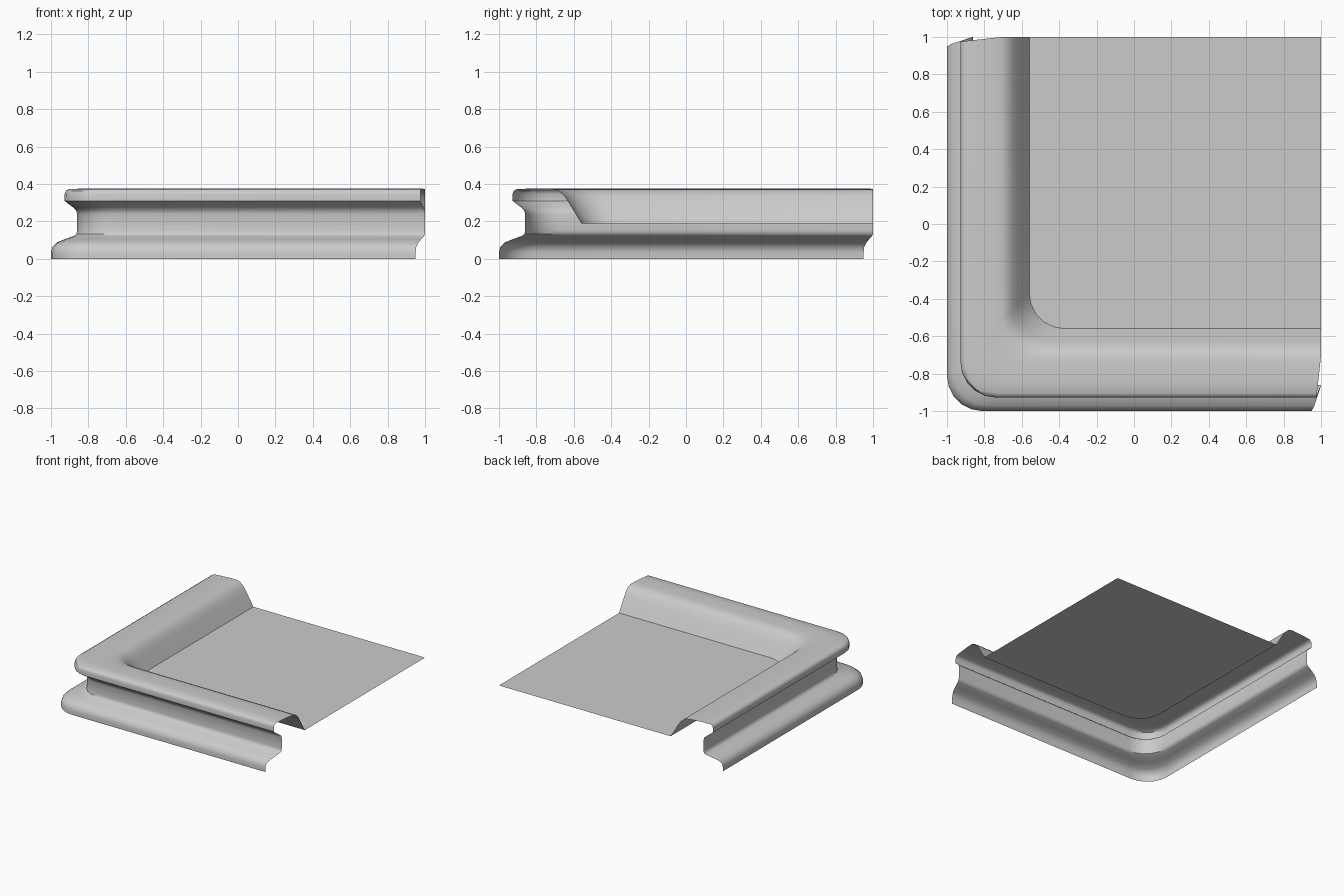
import bpy, bmesh, math

if "Cube" in bpy.data.objects:
    bpy.data.objects.remove(bpy.data.objects["Cube"])

# Moulding section: (inset from outer edge, height, trimmed end coordinate)
PROFILE = [
    (0.00, 0.00, 0.95), (0.00, 0.035, 0.95), (0.007, 0.063, 0.953),
    (0.03, 0.087, 0.965), (0.075, 0.105, 0.98), (0.122, 0.122, 0.995),
    (0.136, 0.132, 1.0), (0.14, 0.15, 1.0), (0.14, 0.24, 1.0),
    (0.134, 0.26, 1.0), (0.115, 0.277, 0.99), (0.073, 0.309, 0.975),
    (0.072, 0.345, 0.975), (0.078, 0.363, 0.976), (0.095, 0.373, 0.978),
    (0.16, 0.375, 0.985), (0.25, 0.374, 0.995), (0.295, 0.371, 1.0),
    (0.322, 0.36, 1.0), (0.35, 0.335, 1.0), (0.375, 0.298, 1.0),
    (0.44, 0.19, 1.0),
]
RADIUS = 0.19
STEPS = 5


def l_path(inset, end):
    """L-shaped run along the left and front sides with a rounded corner."""
    e = -1 + inset
    c = e + RADIUS
    pts = [(e, end)]
    for i in range(STEPS + 1):
        a = math.pi + i * math.pi / 2 / STEPS
        pts.append((c + RADIUS * math.cos(a), c + RADIUS * math.sin(a)))
    pts.append((end, e))
    return pts


def make_object(name, bm):
    me = bpy.data.meshes.new(name)
    bm.to_mesh(me)
    bm.free()
    ob = bpy.data.objects.new(name, me)
    bpy.context.collection.objects.link(ob)
    bpy.context.view_layer.objects.active = ob
    ob.select_set(True)
    bpy.ops.object.shade_smooth_by_angle(angle=math.radians(42))
    ob.select_set(False)
    return ob


# Rim moulding swept around the corner
bm = bmesh.new()
rows = [[bm.verts.new((x, y, z)) for x, y in l_path(d, end)]
        for d, z, end in PROFILE]
for lo, hi in zip(rows, rows[1:]):
    for i in range(len(lo) - 1):
        bm.faces.new((lo[i], lo[i + 1], hi[i + 1], hi[i]))
make_object("rim_moulding", bm)

# Flat recessed floor panel
bm = bmesh.new()
outline = l_path(PROFILE[-1][0], 1.0) + [(1.0, 1.0)]
bm.faces.new([bm.verts.new((x, y, PROFILE[-1][1])) for x, y in outline])
make_object("floor_panel", bm)
